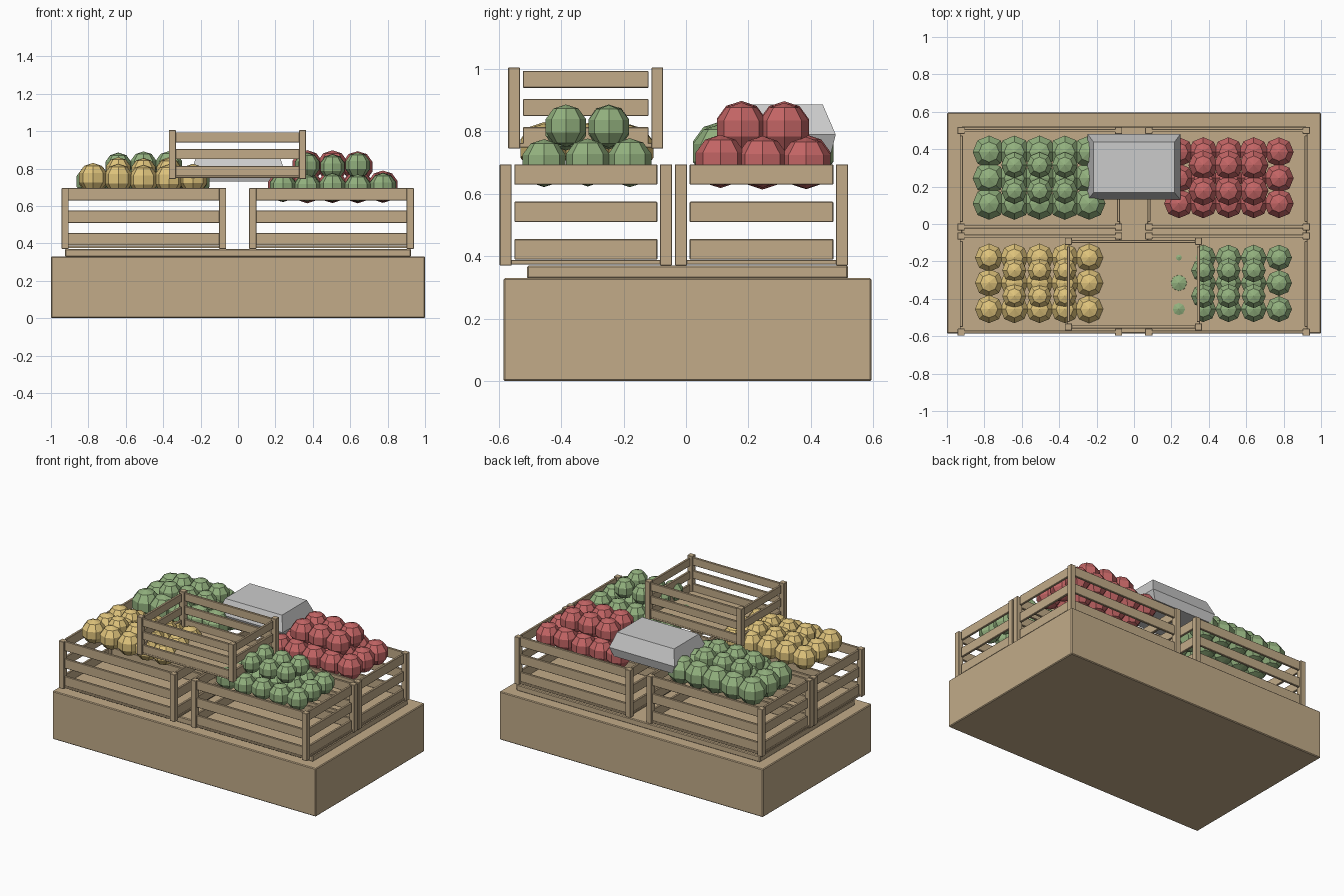
import bpy, bmesh, random
from mathutils import Matrix, Vector

if "Cube" in bpy.data.objects:
    bpy.data.objects.remove(bpy.data.objects["Cube"])

random.seed(4)


def material(name, rgb):
    m = bpy.data.materials.new(name)
    m.diffuse_color = (*rgb, 1)
    m.use_nodes = True
    m.node_tree.nodes["Principled BSDF"].inputs["Base Color"].default_value = m.diffuse_color
    return m


WOOD = material("wood", (0.54, 0.41, 0.25))
GREEN = material("green", (0.29, 0.44, 0.21))
YELLOW = material("yellow", (0.74, 0.55, 0.20))
RED = material("red", (0.55, 0.13, 0.13))


def finish(bm, name, mat=None, bevel=0):
    bmesh.ops.recalc_face_normals(bm, faces=bm.faces)
    mesh = bpy.data.meshes.new(name)
    bm.to_mesh(mesh)
    bm.free()
    ob = bpy.data.objects.new(name, mesh)
    bpy.context.collection.objects.link(ob)
    if mat:
        mesh.materials.append(mat)
    if bevel:
        mod = ob.modifiers.new("bevel", "BEVEL")
        mod.width, mod.segments = bevel, 1
    return ob


def add_box(bm, x0, x1, y0, y1, z0, z1):
    size = (x1 - x0, y1 - y0, z1 - z0, 1)
    centre = Vector(((x0 + x1) / 2, (y0 + y1) / 2, (z0 + z1) / 2))
    bmesh.ops.create_cube(bm, size=1, matrix=Matrix.Translation(centre) @ Matrix.Diagonal(size))


def block(name, *bounds, bevel=0.005):
    bm = bmesh.new()
    add_box(bm, *bounds)
    return finish(bm, name, WOOD, bevel)


def crate(name, x0, x1, y0, y1, z0, z1, slats, slat_h):
    """Slatted crate: four corner posts, a floor and slats on each side."""
    p, t = 0.038, 0.016
    bm = bmesh.new()
    for px in (x0, x1 - p):
        for py in (y0, y1 - p):
            add_box(bm, px, px + p, py, py + p, z0, z1)
    add_box(bm, x0 + 0.012, x1 - 0.012, y0 + 0.012, y1 - 0.012, z0 + 0.004, z0 + 0.018)
    for z in slats:
        for y in (y0 + 0.012, y1 - 0.012 - t):
            add_box(bm, x0 + p - 0.003, x1 - p + 0.003, y, y + t, z, z + slat_h)
        for x in (x0 + 0.012, x1 - 0.012 - t):
            add_box(bm, x, x + t, y0 + 0.047, y1 - 0.047, z, z + slat_h)
    return finish(bm, name, WOOD, 0.002)


def pile(name, mat, sign, ys, low, high):
    """Two stacked layers of low-poly fruit; low and high hold radius and height."""
    cols = [sign * x for x in (0.24, 0.37, 0.505, 0.64, 0.775)]
    spots = [(x, y, *low) for x in cols for y in ys]
    mids = [(a + b) / 2 for a, b in zip(ys, ys[1:])]
    spots += [(x, y, *high) for x in cols[1:4] for y in mids]
    bm = bmesh.new()
    for x, y, r, z in spots:
        jitter = random.uniform(-0.006, 0.006)
        bmesh.ops.create_uvsphere(bm, u_segments=8, v_segments=5, radius=r,
                                  matrix=Matrix.Translation((x, y, z + jitter)))
    return finish(bm, name, mat)


# Plinth
block("base", -1, 1, -0.585, 0.595, 0, 0.33)
block("base_top_board", -0.925, 0.925, -0.51, 0.52, 0.328, 0.37)

# Four display crates
for side, (x0, x1) in {"left": (-0.943, -0.063), "right": (0.06, 0.94)}.items():
    for row, (y0, y1) in {"front": (-0.597, -0.045), "back": (-0.035, 0.519)}.items():
        crate(f"{row}_{side}_crate", x0, x1, y0, y1, 0.37, 0.695, (0.39, 0.51, 0.63), 0.065)

# Empty crate on top
crate("top_crate", -0.37, 0.364, -0.57, -0.073, 0.745, 1.005, (0.76, 0.85, 0.94), 0.054)

# Fruit and vegetable piles
BACK, FRONT = (0.11, 0.245, 0.385), (-0.455, -0.315, -0.18)
pile("back_left_produce", GREEN, -1, BACK, (0.092, 0.735), (0.073, 0.815))
pile("back_right_produce", RED, 1, BACK, (0.083, 0.702), (0.083, 0.81))
pile("front_left_produce", YELLOW, -1, FRONT, (0.079, 0.745), (0.068, 0.79))
pile("front_right_produce", GREEN, 1, FRONT, (0.073, 0.70), (0.068, 0.813))

# Weighing tray: lofted tapered box at the back centre
bm = bmesh.new()
rings = []
for hx, y0, y1, z in ((0.222, 0.15, 0.465, 0.73), (0.248, 0.13, 0.48, 0.79), (0.216, 0.168, 0.438, 0.887)):
    rings.append([bm.verts.new(c) for c in
                  ((-hx, y0, z), (hx, y0, z), (hx, y1, z), (-hx, y1, z))])
for a, b in zip(rings, rings[1:]):
    for i in range(4):
        j = (i + 1) % 4
        bm.faces.new((a[i], a[j], b[j], b[i]))
bm.faces.new(rings[0][::-1])
bm.faces.new(rings[-1])
finish(bm, "grey_tray")
